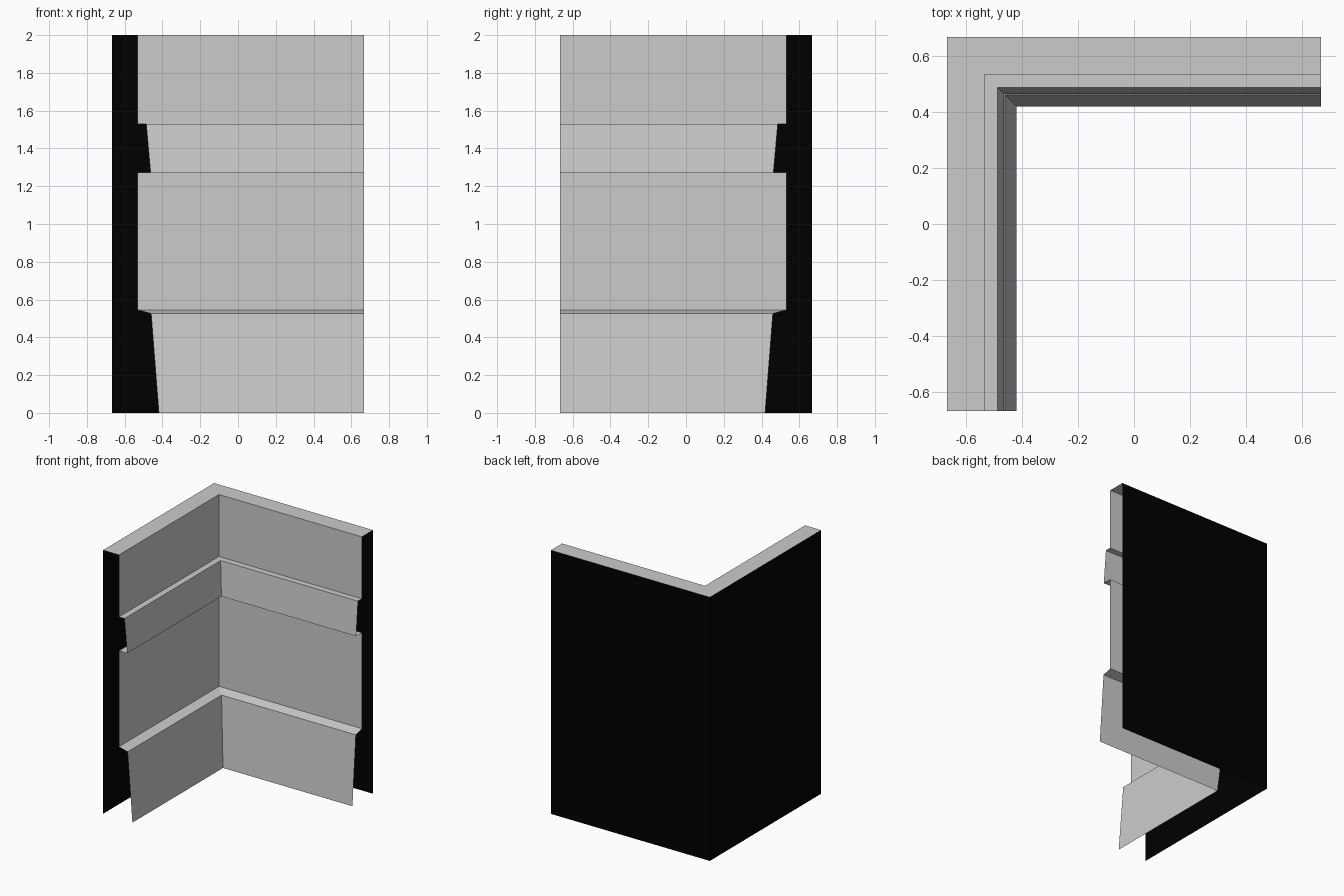
import bpy, bmesh

if "Cube" in bpy.data.objects:
    bpy.data.objects.remove(bpy.data.objects["Cube"])

HALF = 0.667  # half the footprint; outer faces sit here


def corner_sweep(name, profile):
    """Sweep a (distance, height) profile round the mitred inside corner."""
    bm = bmesh.new()
    rows = []
    for d, z in profile:
        path = [(-d, -HALF, z), (-d, d, z), (HALF, d, z)]
        rows.append([bm.verts.new(p) for p in path])
    for a, b in zip(rows, rows[1:]):
        for j in range(2):
            bm.faces.new((a[j], b[j], b[j + 1], a[j + 1]))
    mesh = bpy.data.meshes.new(name)
    bm.to_mesh(mesh)
    bm.free()
    obj = bpy.data.objects.new(name, mesh)
    bpy.context.collection.objects.link(obj)
    return obj


# Inner wall: top cap, upper panel, rail, middle panel, sloped skirting
corner_sweep("wall_panelling", [
    (HALF, 2.0), (0.533, 2.0),
    (0.533, 1.53), (0.486, 1.53),
    (0.463, 1.273), (0.533, 1.273),
    (0.533, 0.545), (0.46, 0.526),
    (0.419, 0.0),
])

# Black outer backing, open at the ends and underneath
backing = corner_sweep("wall_backing", [(HALF, 0.0), (HALF, 2.0)])
black = bpy.data.materials.new("black")
black.diffuse_color = (0.0, 0.0, 0.0, 1.0)
black.use_nodes = True
black.node_tree.nodes["Principled BSDF"].inputs["Base Color"].default_value = black.diffuse_color
backing.data.materials.append(black)
